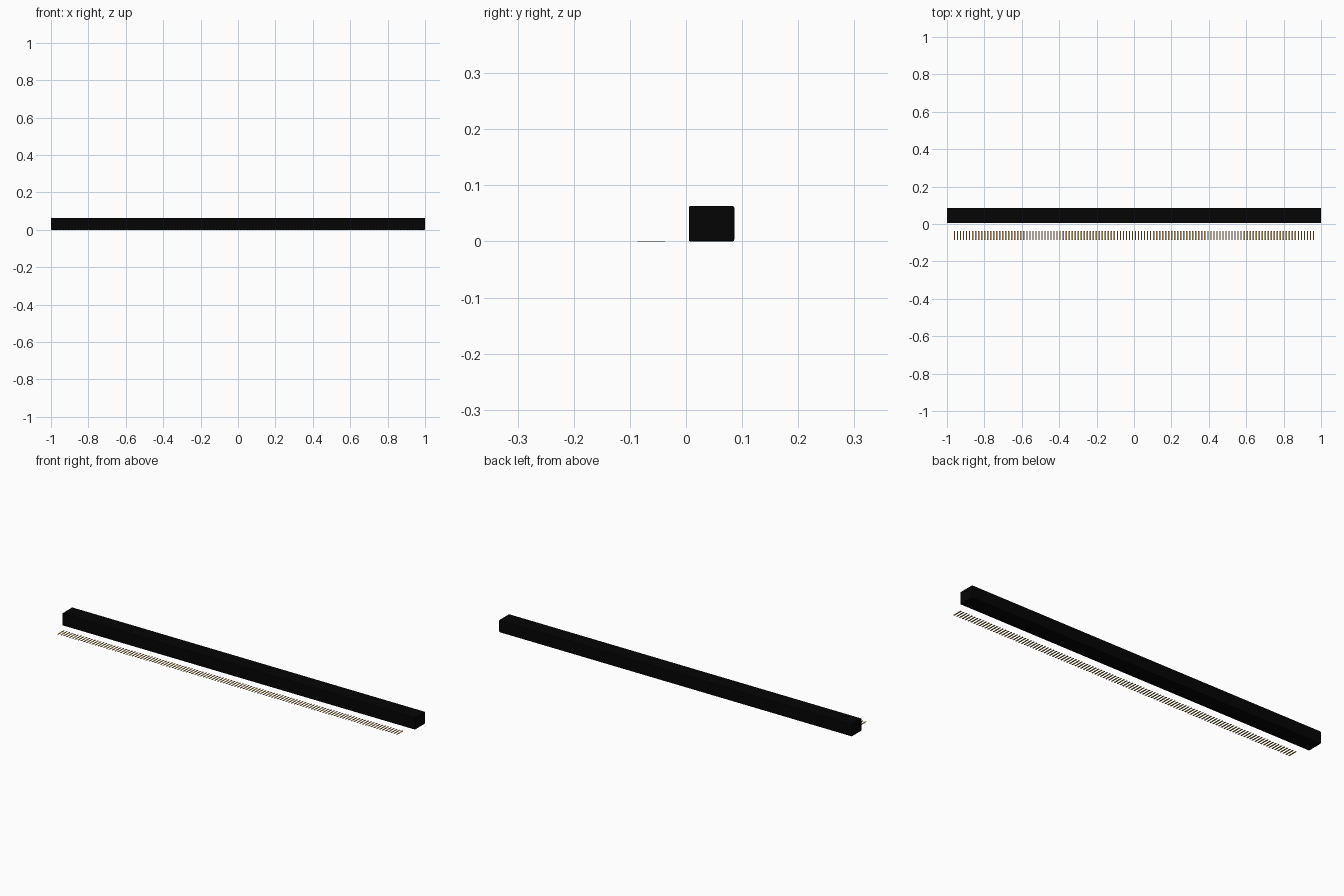
import bpy
import bmesh
from mathutils import Matrix, Vector

cube = bpy.data.objects.get("Cube")
if cube:
    bpy.data.objects.remove(cube, do_unlink=True)


def make_material(name, colour, roughness):
    mat = bpy.data.materials.new(name)
    mat.use_nodes = True
    mat.diffuse_color = (*colour, 1)
    bsdf = mat.node_tree.nodes["Principled BSDF"]
    bsdf.inputs["Base Color"].default_value = (*colour, 1)
    bsdf.inputs["Roughness"].default_value = roughness
    return mat


def make_box(name, low, high, mat):
    low, high = Vector(low), Vector(high)
    size = high - low
    bm = bmesh.new()
    bmesh.ops.create_cube(bm, size=1, matrix=Matrix.Diagonal((*size, 1)))
    mesh = bpy.data.meshes.new(name)
    bm.to_mesh(mesh)
    bm.free()
    mesh.materials.append(mat)
    obj = bpy.data.objects.new(name, mesh)
    obj.location = (low + high) / 2
    bpy.context.collection.objects.link(obj)
    return obj


black = make_material("black plastic", (0.0015, 0.0015, 0.0015), 0.6)
gold = make_material("gold", (0.7, 0.44, 0.13), 0.4)

# Long housing with slightly softened edges
housing = make_box("housing", (-1, 0.005, 0), (1, 0.086, 0.063), black)
bevel = housing.modifiers.new("soft edges", "BEVEL")
bevel.width = 0.003
bevel.segments = 2

# Row of thin contact strips in front of the housing
count, pitch, half_width = 120, 2 / 124, 0.0035
first = -pitch * (count - 1) / 2
contact = make_box("contact_strips", (first - half_width, -0.086, 0),
                   (first + half_width, -0.037, 0.001), gold)
row = contact.modifiers.new("row", "ARRAY")
row.count = count
row.use_relative_offset = False
row.use_constant_offset = True
row.constant_offset_displace = (pitch, 0, 0)
